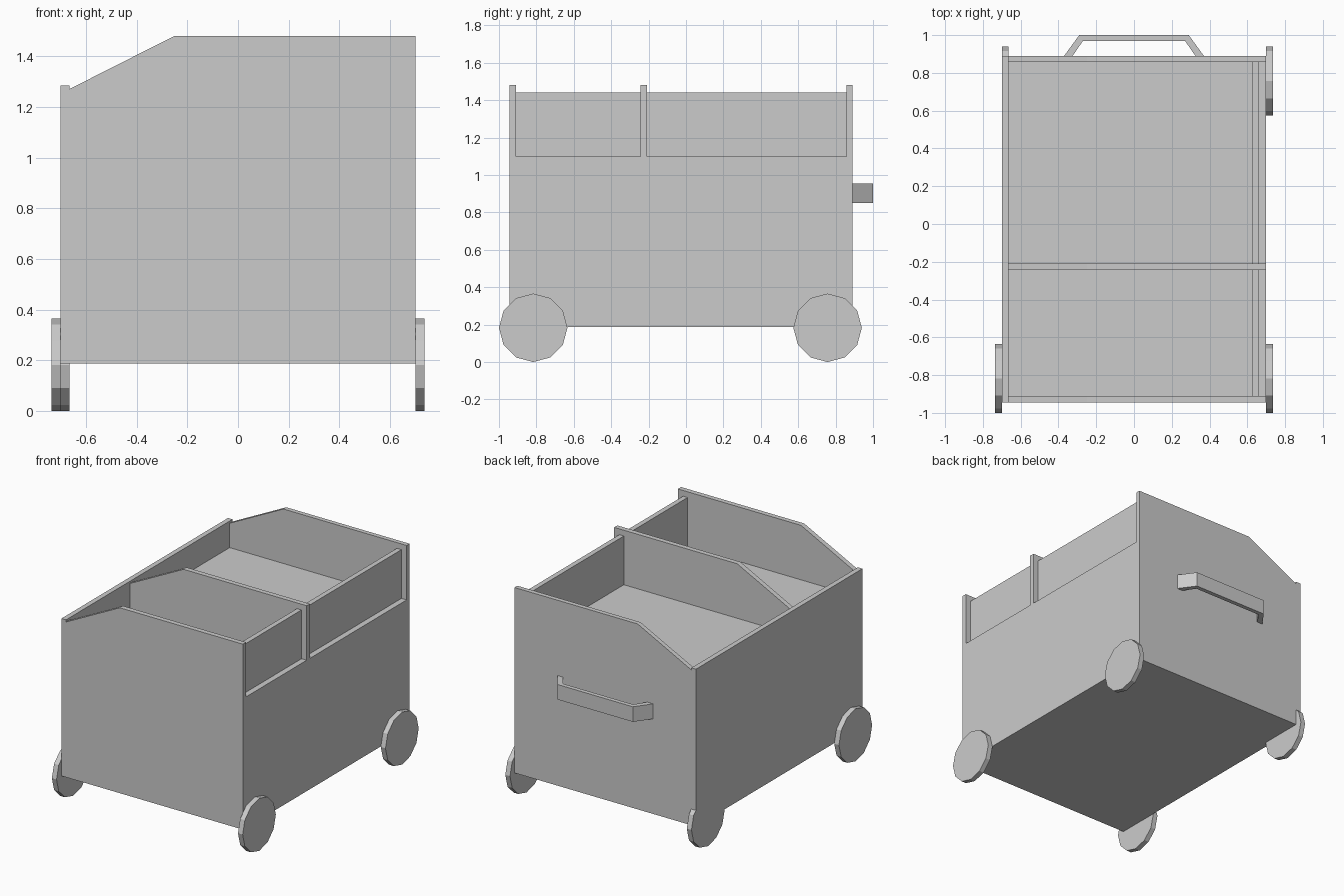
import bpy
import bmesh
import math

cube = bpy.data.objects.get("Cube")
if cube:
    bpy.data.objects.remove(cube, do_unlink=True)

# Single flat colour
GREY = (0.6, 0.6, 0.6, 1.0)
grey = bpy.data.materials.new("light_grey")
grey.use_nodes = True
grey.diffuse_color = GREY
grey.node_tree.nodes["Principled BSDF"].inputs["Base Color"].default_value = GREY


def prism(name, spans, profile, place):
    """Extrude a closed 2D profile over each (start, end) span; place maps (u, v, depth) to x, y, z."""
    bm = bmesh.new()
    for start, end in spans:
        near = [bm.verts.new(place(u, v, start)) for u, v in profile]
        far = [bm.verts.new(place(u, v, end)) for u, v in profile]
        bm.faces.new(near)
        bm.faces.new(far)
        for i in range(len(profile)):
            j = (i + 1) % len(profile)
            bm.faces.new((near[i], near[j], far[j], far[i]))
    bmesh.ops.recalc_face_normals(bm, faces=bm.faces)
    mesh = bpy.data.meshes.new(name)
    bm.to_mesh(mesh)
    bm.free()
    mesh.materials.append(grey)
    obj = bpy.data.objects.new(name, mesh)
    bpy.context.collection.objects.link(obj)
    return obj


def along_y(u, v, d):
    return (u, d, v)


def along_z(u, v, d):
    return (u, v, d)


def along_x(u, v, d):
    return (d, u, v)


BASE, FLOOR, PANEL, RIM, LOW = 0.187, 1.10, 1.44, 1.48, 1.285
HALF, INNER = 0.70, 0.665
FRONT, BACK = -0.945, 0.89

# Cart body: sloped silhouette running front to back
body = prism("cart_body", [(FRONT, BACK)], [
    (-HALF, BASE), (HALF, BASE), (HALF, RIM), (-0.25, RIM),
    (-INNER, 1.27), (-INNER, LOW), (-HALF, LOW)], along_y)

# Two bays, each leaving a thin side panel set in from the outer wall
bays = [(-0.91, -0.243), (-0.208, 0.858)]
cutter = prism("bay_cutter", bays, [
    (-INNER, FLOOR), (0.625, FLOOR), (0.625, PANEL), (0.66, PANEL),
    (0.66, FLOOR), (0.8, FLOOR), (0.8, 1.6), (-INNER, 1.6)], along_y)
cutter.hide_render = True

cut = body.modifiers.new("bays", "BOOLEAN")
cut.operation = "DIFFERENCE"
cut.solver = "EXACT"
cut.object = cutter
graph = bpy.context.evaluated_depsgraph_get()
body_mesh = bpy.data.meshes.new_from_object(body.evaluated_get(graph))
body.modifiers.clear()
body.data = body_mesh
bpy.data.objects.remove(cutter, do_unlink=True)

# Push handle on the back
outer = [(-0.37, BACK), (-0.29, 1.0), (0.29, 1.0), (0.37, BACK)]
inner = [(0.325, BACK), (0.27, 0.97), (-0.27, 0.97), (-0.325, BACK)]
prism("push_handle", [(0.85, 0.955)], outer + inner, along_z)

# Twelve-sided disc wheels; the back right one sits flush with the wall
RADIUS, SIDES, THICK = 0.183, 12, 0.036
wheels = {
    "front_left_wheel": (HALF, -0.817),
    "back_left_wheel": (HALF, 0.757),
    "front_right_wheel": (-HALF - THICK, -0.817),
    "back_right_wheel": (-HALF, 0.757),
}
for name, (x, y) in wheels.items():
    ring = [(y + RADIUS * math.cos(math.tau * i / SIDES),
             RADIUS + RADIUS * math.sin(math.tau * i / SIDES)) for i in range(SIDES)]
    prism(name, [(x, x + THICK)], ring, along_x)
